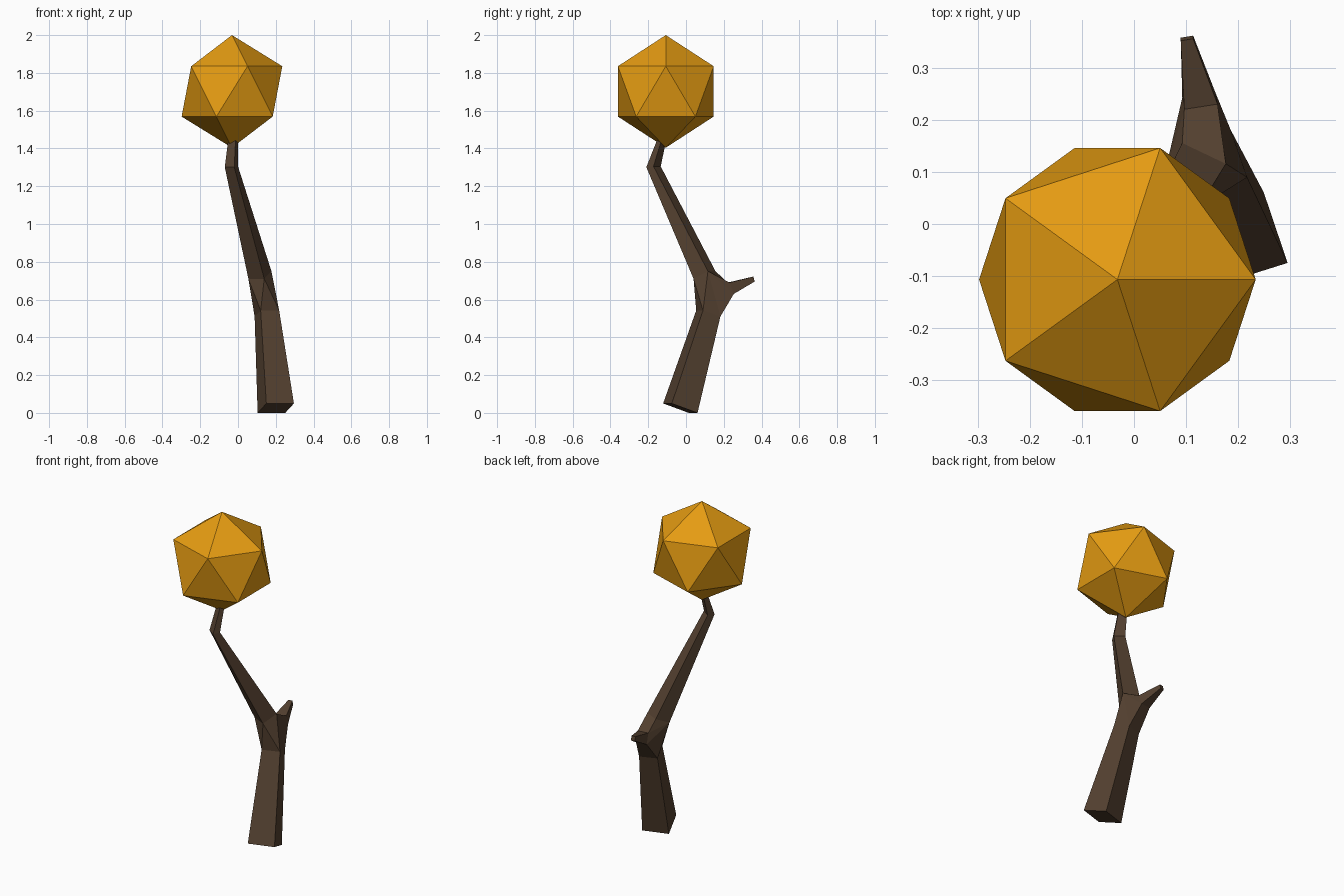
import bpy
import bmesh
from mathutils import Vector

cube = bpy.data.objects.get("Cube")
if cube:
    bpy.data.objects.remove(cube, do_unlink=True)


def make_material(name, color):
    mat = bpy.data.materials.new(name)
    mat.use_nodes = True
    mat.diffuse_color = color
    mat.node_tree.nodes["Principled BSDF"].inputs["Base Color"].default_value = color
    return mat


def add_object(name, bm, mat):
    bmesh.ops.recalc_face_normals(bm, faces=bm.faces)
    mesh = bpy.data.meshes.new(name)
    bm.to_mesh(mesh)
    bm.free()
    mesh.materials.append(mat)
    obj = bpy.data.objects.new(name, mesh)
    bpy.context.collection.objects.link(obj)
    return obj


def section(bm, center, across, depth):
    """Four-sided cross-section: front left, front right, back right, back left."""
    c, u, v = Vector(center), Vector(across), Vector(depth)
    return [bm.verts.new(c + a * u + b * v)
            for a, b in ((-1, -1), (1, -1), (1, 1), (-1, 1))]


def bridge(bm, lower, upper):
    for i in range(len(lower)):
        j = (i + 1) % len(lower)
        bm.faces.new((lower[i], lower[j], upper[j], upper[i]))


brown = make_material("bark brown", (0.09, 0.053, 0.03, 1))
amber = make_material("amber", (0.78, 0.33, 0.006, 1))

# Crooked stick with a forked twig
bm = bmesh.new()
base = section(bm, (0.2, -0.03, 0.025), (0.073, 0.023, 0), (-0.023, 0.068, -0.025))
fork = section(bm, (0.153, 0.118, 0.526), (0.049, 0.018, 0), (-0.016, 0.046, -0.016))
neck = section(bm, (0.116, 0.098, 0.73), (0.042, -0.02, 0), (0.019, 0.038, 0.02))
bend = section(bm, (-0.035, -0.172, 1.303), (0.025, -0.019, 0), (0.01, 0.019, 0.002))
top = section(bm, (-0.025, -0.124, 1.46), (0.019, -0.012, 0), (0.006, 0.011, 0))
twig = section(bm, (0.127, 0.237, 0.66), (0.032, 0.005, 0), (0.002, -0.011, 0.03))
tip = section(bm, (0.102, 0.358, 0.708), (0.012, 0.002, 0), (0, -0.003, 0.013))

for lower, upper in ((base, fork), (neck, bend), (bend, top), (twig, tip)):
    bridge(bm, lower, upper)
for cap in (base, top, tip):
    bm.faces.new(cap)

# Fork faces joining the stick and the twig
fl, fr, br, bl = fork
nfl, nfr, nbr, nbl = neck
tll, tlr, tur, tul = twig
for face in (
    (fl, fr, nfr), (fl, nfr, nfl),
    (fr, nbr, nfr), (fr, br, nbr), (br, tlr, nbr), (tlr, tur, nbr),
    (fl, nfl, bl), (bl, nfl, tll), (tll, nfl, tul), (tul, nfl, nbl),
    (br, bl, tll, tlr), (nbr, tur, tul, nbl),
):
    bm.faces.new(face)
add_object("stick", bm, brown)

# Faceted orb
bm = bmesh.new()
bmesh.ops.create_icosphere(bm, subdivisions=1, radius=0.298)
orb = add_object("orb", bm, amber)
orb.location = (-0.032, -0.107, 1.702)
